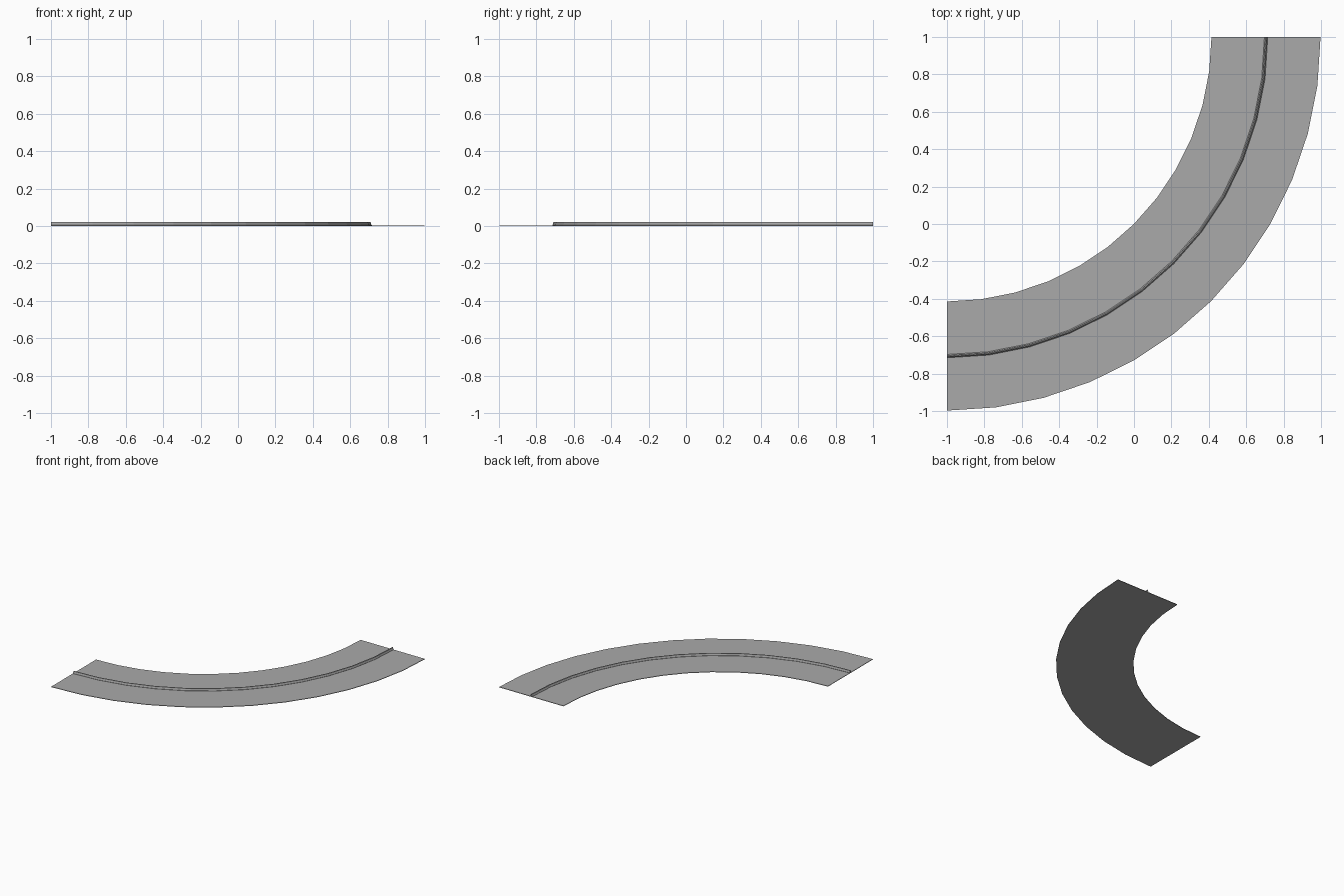
import bpy, bmesh, math

cube = bpy.data.objects.get("Cube")
if cube:
    bpy.data.objects.remove(cube)

CENTER = (-1.0, 1.0)
STEPS = 12


def material(name, value):
    mat = bpy.data.materials.new(name)
    mat.use_nodes = True
    color = (value, value, value, 1)
    mat.diffuse_color = color
    mat.node_tree.nodes["Principled BSDF"].inputs["Base Color"].default_value = color
    return mat


def sweep(name, profile, mat):
    """Sweep a closed (radius, height) profile through a quarter turn."""
    bm = bmesh.new()
    rings = []
    for i in range(STEPS + 1):
        a = math.radians(-90 + 90 * i / STEPS)
        rings.append([bm.verts.new((CENTER[0] + r * math.cos(a),
                                    CENTER[1] + r * math.sin(a), z))
                      for r, z in profile])
    n = len(profile)
    for a, b in zip(rings, rings[1:]):
        for j in range(n):
            k = (j + 1) % n
            bm.faces.new((a[j], a[k], b[k], b[j]))
    bm.faces.new(rings[0])
    bm.faces.new(rings[-1])
    bmesh.ops.recalc_face_normals(bm, faces=bm.faces)
    mesh = bpy.data.meshes.new(name)
    bm.to_mesh(mesh)
    bm.free()
    mesh.materials.append(mat)
    obj = bpy.data.objects.new(name, mesh)
    bpy.context.collection.objects.link(obj)
    return obj


asphalt = material("road grey", 0.40)
concrete = material("barrier grey", 0.40)

# Flat curved road slab
sweep("road_surface", [(1.414, 0), (1.997, 0), (1.997, 0.004), (1.414, 0.004)], asphalt)

# Central divider: wide foot, sloped shoulder, narrow top
mid = 1.706
half = [(0.009, 0.003), (0.009, 0.006), (0.005, 0.011), (0.003, 0.022)]
outline = [(mid + w, z) for w, z in half] + [(mid - w, z) for w, z in reversed(half)]
sweep("centre_barrier", outline, concrete)
